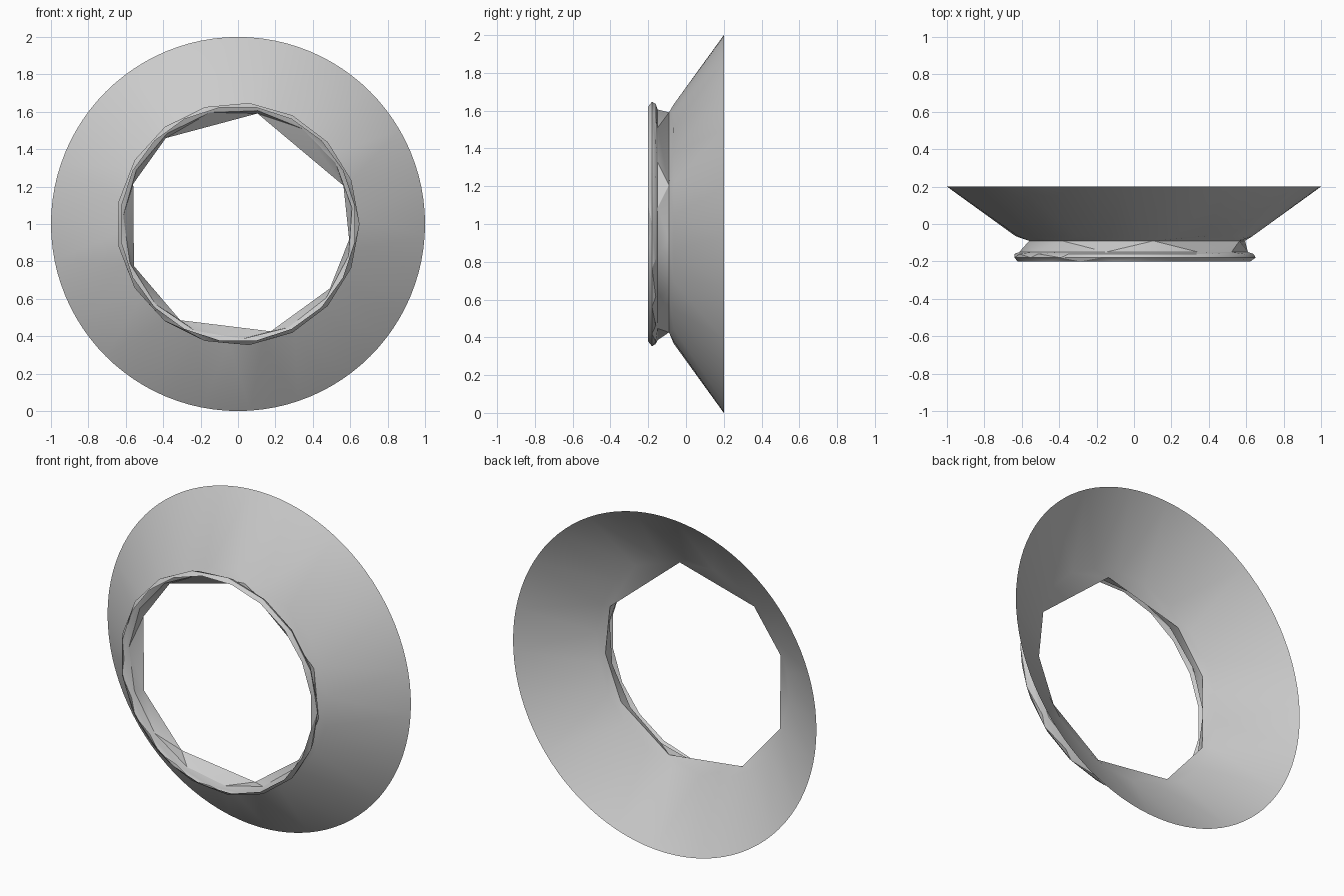
import bpy, bmesh, math

if "Cube" in bpy.data.objects:
    bpy.data.objects.remove(bpy.data.objects["Cube"])

CENTRE_Z = 1.0


def even(n, start=0.0):
    return [start + 360.0 * i / n for i in range(n)]


# Rings from back rim to front lip: (y, radius, vertex angles in degrees)
NECK = [20, 80, 130, 159, 202, 239, 287, 325, 352]
rings = [
    (0.20, 1.00, even(96)),
    (-0.065, 0.635, even(22, 4)),
    (-0.09, 0.60, NECK),
    (-0.15, 0.615, even(15, 8)),
    (-0.16, 0.64, even(18, 3)),
    (-0.18, 0.65, even(17, 0)),
    (-0.20, 0.63, even(20, 9)),
]


def add_ring(bm, y, r, angles):
    verts = []
    for a in sorted(angles):
        t = math.radians(a)
        verts.append((a, bm.verts.new((r * math.cos(t), y, CENTRE_Z + r * math.sin(t)))))
    return verts


def zip_rings(bm, a, b):
    """Triangulate the band between two rings of different side counts."""
    na, nb = len(a), len(b)
    i = j = 0

    def angle(ring, k):
        return ring[k % len(ring)][0] + 360.0 * (k // len(ring))

    while i < na or j < nb:
        va, vb = a[i % na][1], b[j % nb][1]
        mid_a = (angle(a, i) + angle(a, i + 1)) / 2
        mid_b = (angle(b, j) + angle(b, j + 1)) / 2
        if j >= nb or (i < na and mid_a <= mid_b):
            bm.faces.new((va, a[(i + 1) % na][1], vb))
            i += 1
        else:
            bm.faces.new((va, b[(j + 1) % nb][1], vb))
            j += 1


# Flared cone with grooved, irregularly faceted collar
bm = bmesh.new()
loops = [add_ring(bm, *ring) for ring in rings]
for first, second in zip(loops, loops[1:]):
    zip_rings(bm, first, second)
bmesh.ops.recalc_face_normals(bm, faces=bm.faces)

# Make the normals face away from the axis
if sum(f.normal.x * f.calc_center_median().x for f in bm.faces) < 0:
    bmesh.ops.reverse_faces(bm, faces=bm.faces)

mesh = bpy.data.meshes.new("flared_collar")
bm.to_mesh(mesh)
bm.free()
collar = bpy.data.objects.new("flared_collar", mesh)
bpy.context.collection.objects.link(collar)
bpy.context.view_layer.objects.active = collar
collar.select_set(True)
bpy.ops.object.shade_smooth_by_angle(angle=math.radians(30))
